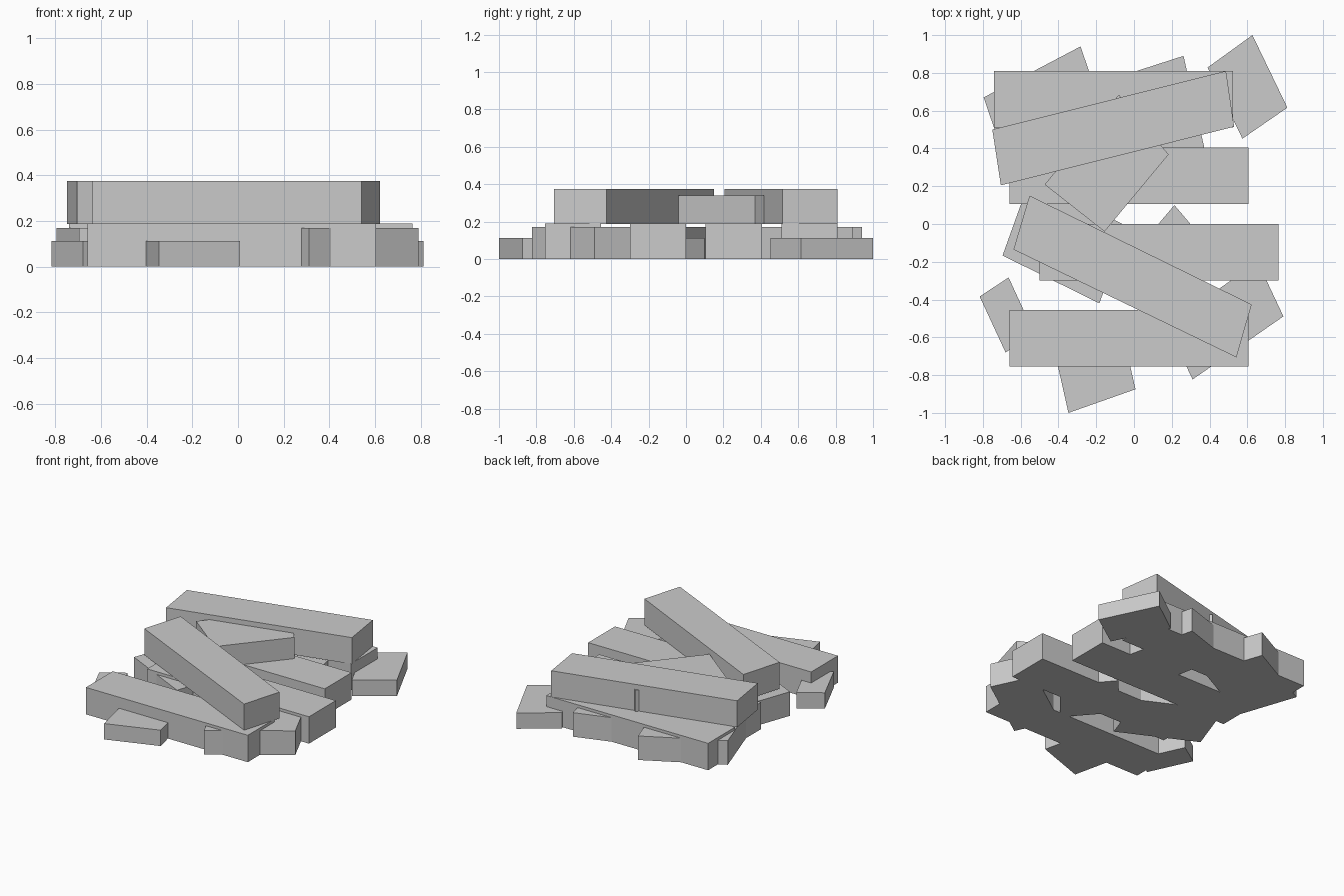
import bpy, bmesh

if "Cube" in bpy.data.objects:
    bpy.data.objects.remove(bpy.data.objects["Cube"])


def block(name, corners, z0, z1):
    """Flat-sided block from a four-corner plan outline."""
    bm = bmesh.new()
    face = bm.faces.new([bm.verts.new((x, y, z0)) for x, y in corners])
    top = bmesh.ops.extrude_face_region(bm, geom=[face])["geom"]
    bmesh.ops.translate(bm, vec=(0, 0, z1 - z0),
                        verts=[v for v in top if isinstance(v, bmesh.types.BMVert)])
    bmesh.ops.recalc_face_normals(bm, faces=bm.faces)
    mesh = bpy.data.meshes.new(name)
    bm.to_mesh(mesh)
    bm.free()
    bpy.context.collection.objects.link(bpy.data.objects.new(name, mesh))


# Straight boards on the ground: left x, front y
for i, (x, y) in enumerate([(-.66, -.755), (-.50, -.30), (-.66, .105), (-.74, .51)]):
    block(f"ground_board_{i + 1}",
          [(x, y), (x + 1.265, y), (x + 1.265, y + .30), (x, y + .30)], 0, .19)

# Skewed boards lying on top
block("upper_board_back", [(-.705, .205), (.53, .515), (.487, .81), (-.75, .50)], .188, .375)
block("upper_board_front", [(-.638, -.135), (.542, -.706), (.623, -.426), (-.553, .15)], .188, .375)
block("upper_slab", [(-.156, -.04), (.183, .368), (-.08, .685), (-.473, .209)], .188, .34)

# Thick slabs wedged between the ground boards
thick = [
    [(.31, -.823), (.791, -.489), (.655, -.20), (.175, -.535)],
    [(-.696, -.167), (-.183, -.42), (-.04, -.01), (-.55, .24)],
    [(-.656, .26), (-.143, .53), (-.283, .94), (-.796, .67)],
    [(0, .25), (.38, .37), (.262, .89), (-.11, .77)],
]
for i, c in enumerate(thick):
    block(f"thick_slab_{i + 1}", c, 0, .17)

# Thin slabs scattered around the edge
thin = [
    [(.574, .452), (.812, .616), (.627, 1.0), (.389, .828)],
    [(-.347, -1.0), (.008, -.875), (-.08, -.49), (-.435, -.61)],
    [(-.68, -.68), (-.527, -.58), (-.664, -.283), (-.817, -.384)],
    [(.20, -.50), (.46, -.19), (.214, .10), (-.05, -.21)],
]
for i, c in enumerate(thin):
    block(f"thin_slab_{i + 1}", c, 0, .112)
